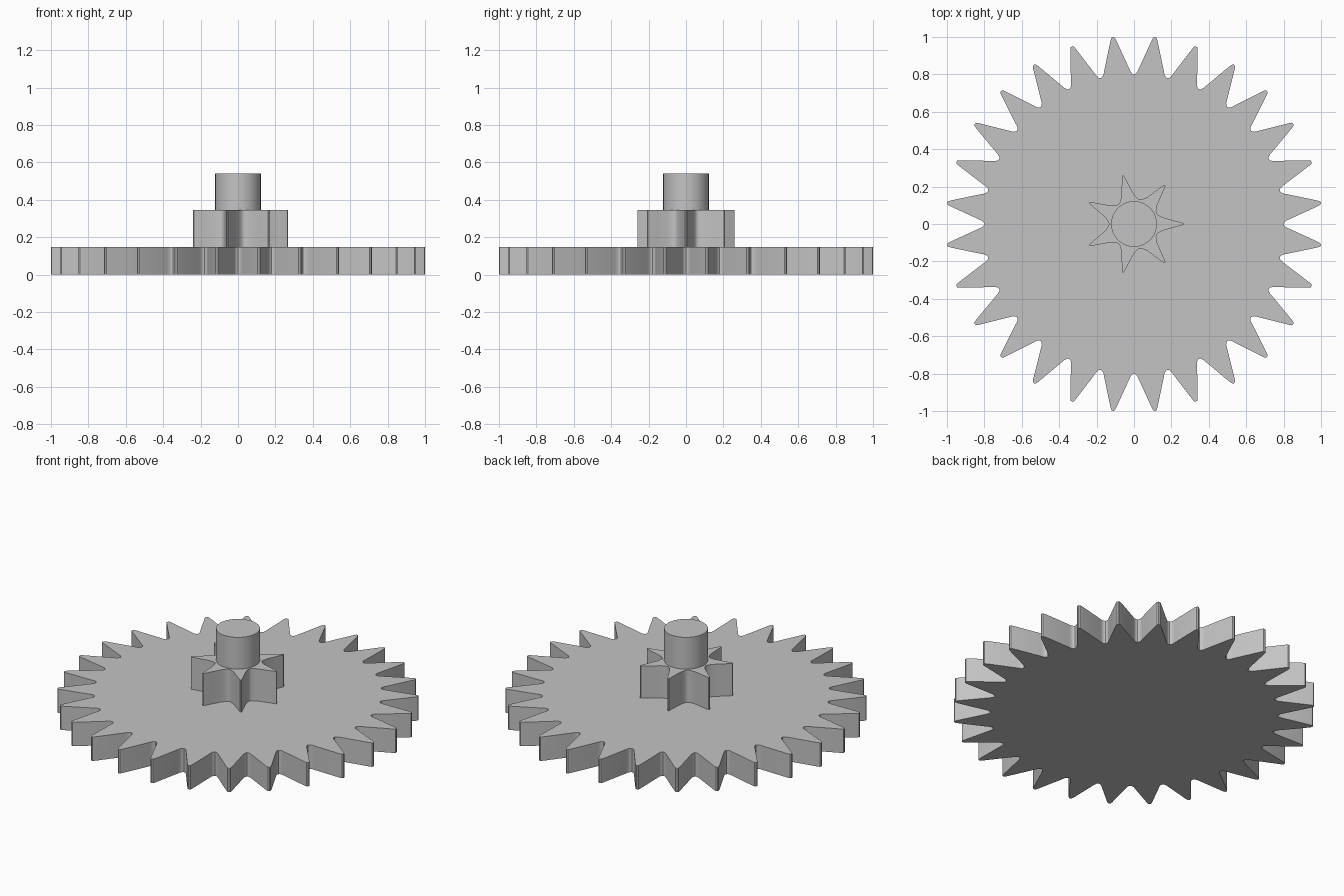
import bpy
import bmesh
from math import pi, sin, cos, radians

cube = bpy.data.objects.get("Cube")
if cube:
    bpy.data.objects.remove(cube, do_unlink=True)

# Single plain grey for every part
grey = bpy.data.materials.new("plain grey")
grey.use_nodes = True
grey.diffuse_color = (0.55, 0.55, 0.55, 1)
grey.node_tree.nodes["Principled BSDF"].inputs["Base Color"].default_value = (0.55, 0.55, 0.55, 1)


def extrude_outline(name, outline, bottom, top):
    """Solid prism from a flat (radius, angle) outline."""
    bm = bmesh.new()
    base = bm.faces.new([bm.verts.new((r * cos(a), r * sin(a), bottom)) for r, a in outline])
    result = bmesh.ops.extrude_face_region(bm, geom=[base], use_keep_orig=True)
    raised = [v for v in result["geom"] if isinstance(v, bmesh.types.BMVert)]
    bmesh.ops.translate(bm, verts=raised, vec=(0, 0, top - bottom))
    bmesh.ops.recalc_face_normals(bm, faces=bm.faces)
    mesh = bpy.data.meshes.new(name)
    bm.to_mesh(mesh)
    bm.free()
    mesh.materials.append(grey)
    obj = bpy.data.objects.new(name, mesh)
    bpy.context.collection.objects.link(obj)
    bpy.ops.object.select_all(action='DESELECT')
    obj.select_set(True)
    bpy.context.view_layer.objects.active = obj
    bpy.ops.object.shade_smooth_by_angle(angle=radians(35))
    return obj


def gear_outline(teeth, half_tooth, phase):
    """Mirror a tip-to-valley half tooth, then repeat it round the circle."""
    half = pi / teeth
    tooth = [(r, -t) for r, t in reversed(half_tooth[1:])] + half_tooth[:-1]
    return [(r, phase + half * (2 * i + t)) for i in range(teeth) for r, t in tooth]


# Half teeth: radius and share of the half pitch (0 = tip, 1 = valley)
large_tooth = [(1.0063, 0), (1.0035, 0.07), (0.99, 0.13), (0.83, 0.73),
               (0.814, 0.80), (0.803, 0.90), (0.80, 1)]
small_tooth = [(0.266, 0), (0.264, 0.035), (0.258, 0.055), (0.21, 0.21), (0.16, 0.48),
               (0.147, 0.65), (0.137, 0.82), (0.134, 1)]

# Wide toothed wheel, small pinion and round shaft, stacked
extrude_outline("large_gear", gear_outline(28, large_tooth, pi / 28), 0, 0.147)
extrude_outline("small_pinion", gear_outline(7, small_tooth, 0), 0.147, 0.345)
extrude_outline("shaft", [(0.122, 2 * pi * i / 64) for i in range(64)], 0.345, 0.54)
